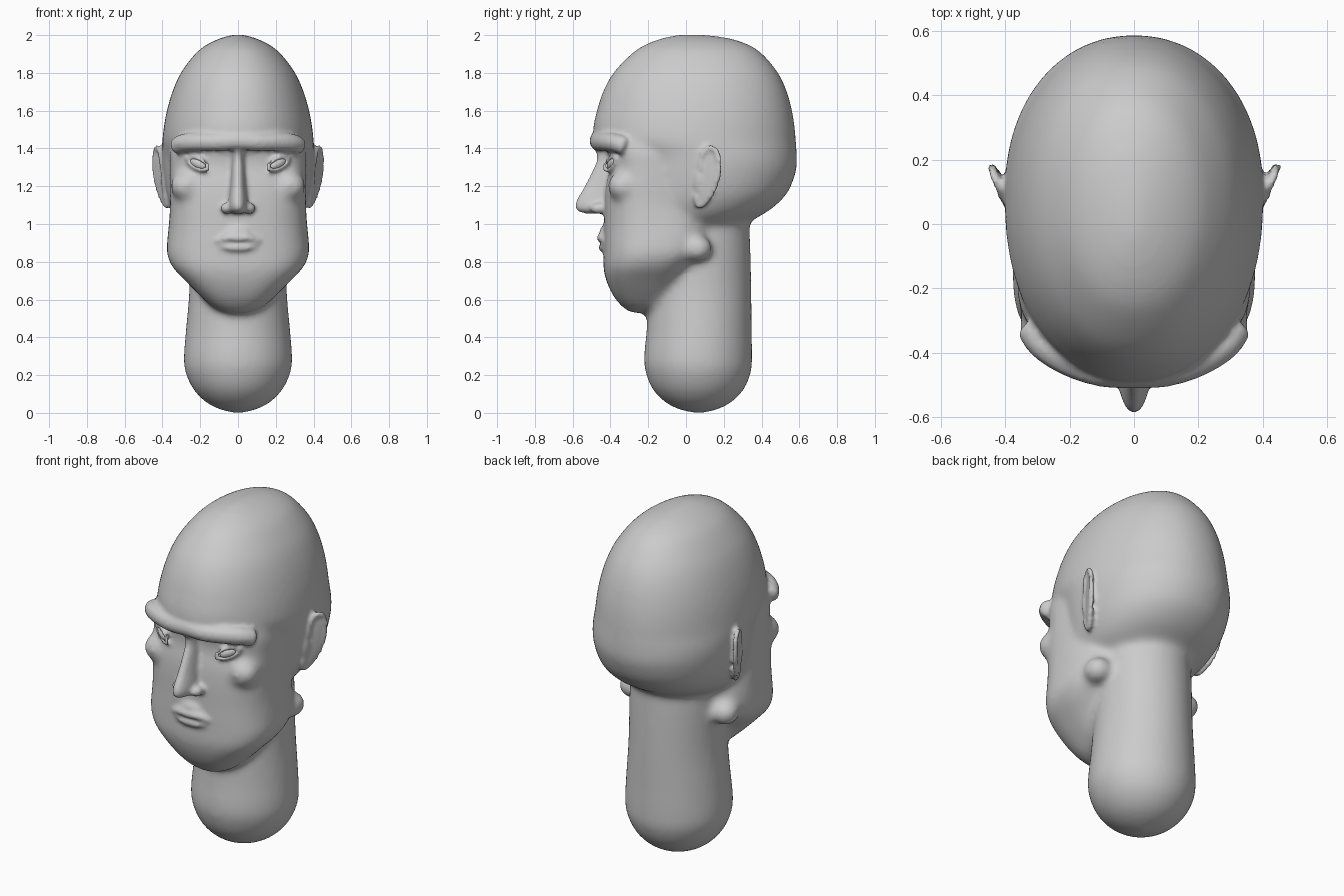
import bpy, bmesh, math
from mathutils import Vector, Matrix, Euler

if "Cube" in bpy.data.objects:
    bpy.data.objects.remove(bpy.data.objects["Cube"])

grey = bpy.data.materials.new("clay grey")
grey.use_nodes = True
colour = (0.6, 0.6, 0.6, 1)
grey.diffuse_color = colour
grey.node_tree.nodes["Principled BSDF"].inputs["Base Color"].default_value = colour


def spline(points, steps):
    """Smooth run of points through the given ones."""
    p = [Vector(q) for q in points]
    p = [p[0]] + p + [p[-1]]
    out = []
    for a, b, c, d in zip(p, p[1:], p[2:], p[3:]):
        for i in range(steps):
            t = i / steps
            out.append(b + (c - a) * (t / 2) + (a * 2 - b * 5 + c * 4 - d) * (t * t / 2)
                       + (b * 3 - a - c * 3 + d) * (t ** 3 / 2))
    return out + [p[-1]]


def skin(bm, loops):
    """Faces between successive loops of points, capped at both ends."""
    loops = [[bm.verts.new(p) for p in loop] for loop in loops]
    count = len(loops[0])
    for low, high in zip(loops, loops[1:]):
        for i in range(count):
            j = (i + 1) % count
            bm.faces.new((low[i], low[j], high[j], high[i]))
    bm.faces.new(loops[0][::-1])
    bm.faces.new(loops[-1])


def loft(bm, rings, power=2.0, segments=48):
    """Closed body of stacked rounded rings: z, half width, front y, back y."""
    loops = []
    for z, w, front, back in spline(rings, 4):
        loop = []
        for i in range(segments):
            a = math.tau * i / segments
            c, s = math.cos(a), math.sin(a)
            x = math.copysign(abs(c) ** (2 / power), c) * w
            y = math.copysign(abs(s) ** (2 / power), s) * (back - front) / 2
            loop.append((x, y + (front + back) / 2, z))
        loops.append(loop)
    skin(bm, loops)


def tube(bm, points, radius):
    """Round tube along a path, narrowed at its ends."""
    path = spline(points, 4)
    loops = []
    for i, p in enumerate(path):
        ahead = path[min(i + 1, len(path) - 1)] - path[max(i - 1, 0)]
        turn = ahead.to_track_quat("Z", "Y")
        r = radius * (0.55 if i in (0, len(path) - 1) else 1)
        angles = [math.tau * k / 10 for k in range(10)]
        loops.append([p + turn @ Vector((r * math.cos(a), r * math.sin(a), 0)) for a in angles])
    skin(bm, loops)


def mirror(points):
    return [(-x, y, z) for x, y, z in points]


def across(points):
    """Path that runs over the middle from one side to the other."""
    return mirror(points[:0:-1]) + points


def ball(bm, centre, radii, turn=(0, 0, 0)):
    m = Matrix.LocRotScale(Vector(centre), Euler(turn), Vector(radii))
    bmesh.ops.create_uvsphere(bm, u_segments=24, v_segments=12, radius=1, matrix=m)


def pair(bm, centre, radii, turn=(0, 0, 0)):
    """Ball on both sides of the head."""
    ball(bm, centre, radii, turn)
    ball(bm, mirror([centre])[0], radii, (turn[0], -turn[1], -turn[2]))


def finish(bm, name):
    mesh = bpy.data.meshes.new(name)
    bm.to_mesh(mesh)
    bm.free()
    mesh.materials.append(grey)
    mesh.shade_smooth()
    obj = bpy.data.objects.new(name, mesh)
    bpy.context.collection.objects.link(obj)
    return obj


def fuse(obj, voxel, rounds):
    """Merge overlapping masses into one soft skin."""
    remesh = obj.modifiers.new("skin", "REMESH")
    remesh.mode = "VOXEL"
    remesh.voxel_size = voxel
    remesh.use_smooth_shade = True
    soften = obj.modifiers.new("soften", "SMOOTH")
    soften.factor = 0.5
    soften.iterations = rounds
    deps = bpy.context.evaluated_depsgraph_get()
    mesh = bpy.data.meshes.new_from_object(obj.evaluated_get(deps))
    obj.modifiers.clear()
    obj.data = mesh
    return obj


# Large masses: neck, cranium, jaw and cheeks
bm = bmesh.new()
loft(bm, [(0, .02, .04, .09), (.02, .10, -.04, .17), (.06, .175, -.115, .245),
          (.13, .24, -.18, .31), (.22, .28, -.215, .345), (.3, .287, -.222, .35),
          (.45, .275, -.208, .348), (.65, .258, -.2, .346), (.9, .255, -.2, .34), (1.1, .25, -.2, .33)])
loft(bm, [(.97, .24, -.26, .26), (1.03, .315, -.33, .37), (1.09, .355, -.35, .465),
          (1.17, .382, -.36, .54), (1.28, .398, -.37, .583), (1.36, .402, -.39, .587),
          (1.44, .401, -.485, .582), (1.52, .392, -.49, .575), (1.6, .377, -.472, .562),
          (1.7, .348, -.44, .535), (1.8, .303, -.385, .488), (1.9, .228, -.29, .405),
          (1.95, .165, -.215, .33), (1.985, .09, -.12, .22), (2.003, .02, -.03, .08)], 2.1)
loft(bm, [(.53, .05, -.29, -.14), (.56, .13, -.335, -.08), (.62, .2, -.385, -.03),
          (.7, .28, -.422, 0), (.77, .345, -.437, .05), (.84, .376, -.437, .12),
          (.92, .374, -.437, .15), (1.0, .366, -.435, .14), (1.1, .36, -.433, .1),
          (1.2, .362, -.425, .08), (1.3, .362, -.405, .06), (1.38, .36, -.41, .04),
          (1.46, .33, -.42, 0)], 2.7)
pair(bm, (.27, -.33, 1.2), (.09, .085, .08))
pair(bm, (.3, .06, .87), (.075, .08, .07))
bmesh.ops.recalc_face_normals(bm, faces=bm.faces)
base = fuse(finish(bm, "base_mass"), .018, 9)

# Brow ridge
bm = bmesh.new()
tube(bm, across([(0, -.462, 1.44), (.1, -.457, 1.435), (.2, -.425, 1.435),
                 (.28, -.375, 1.43), (.325, -.31, 1.41)]), .05)

# Nose with nostril wings
loft(bm, [(1.42, .04, -.495, -.3), (1.35, .034, -.472, -.3), (1.28, .037, -.497, -.3),
          (1.2, .042, -.537, -.3), (1.13, .05, -.577, -.3), (1.095, .052, -.588, -.3),
          (1.07, .045, -.575, -.32), (1.055, .025, -.53, -.35)], 2, 32)
pair(bm, (.058, -.462, 1.083), (.034, .045, .03))

# Lips
tube(bm, across([(0, -.452, .925), (.05, -.45, .927), (.09, -.432, .917), (.118, -.418, .907)]), .02)
tube(bm, across([(0, -.444, .875), (.05, -.44, .876), (.09, -.425, .884), (.11, -.412, .895)]), .019)
ball(bm, (0, -.425, .955), (.075, .033, .04))

# Eyelids: rim of an almond, outer corner raised
tilt = math.radians(24)
lids = []
for i in range(14):
    a = math.tau * i / 12
    u, v = .056 * math.cos(a), .028 * math.sin(a)
    lids.append((.212 + u, -.402 + .55 * u, 1.32 + u * math.sin(tilt) + v))

# Ears: flared shell with a rolled rim
pair(bm, (.408, .115, 1.255), (.014, .075, .155), (-.25, 0, -.5))
pair(bm, (.385, .075, 1.24), (.025, .035, .09))
rim = [(.40, .075, 1.28), (.408, .085, 1.36), (.425, .125, 1.405), (.44, .165, 1.38),
       (.444, .178, 1.31), (.434, .165, 1.23), (.408, .13, 1.15), (.385, .09, 1.1),
       (.375, .062, 1.1), (.385, .052, 1.16)]
for path, radius in ((lids, .011), (rim, .014)):
    tube(bm, path, radius)
    tube(bm, mirror(path), radius)

# Whole head: features merged with the softened mass
bmesh.ops.recalc_face_normals(bm, faces=bm.faces)
bm.from_mesh(base.data)
bpy.data.objects.remove(base)
fuse(finish(bm, "head"), .012, 3)

# Eyeballs
for side, name in ((1, "left_eye"), (-1, "right_eye")):
    bm = bmesh.new()
    ball(bm, (.212 * side, -.388, 1.32), (.052, .024, .026), (0, -tilt * side, .5 * side))
    finish(bm, name)
